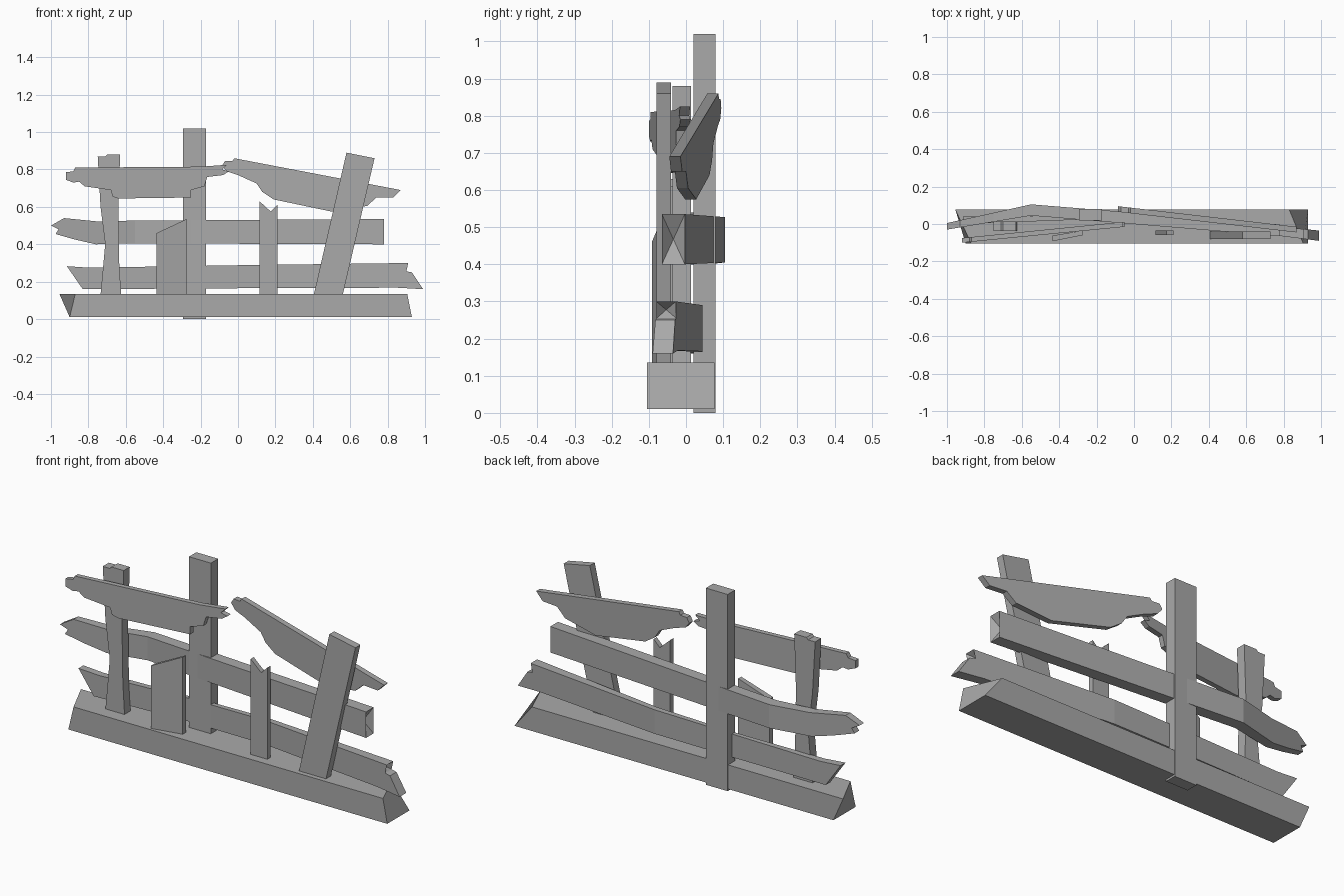
import bpy, bmesh
from mathutils import Vector

cube = bpy.data.objects.get("Cube")
if cube:
    bpy.data.objects.remove(cube, do_unlink=True)

wood = bpy.data.materials.new("weathered_grey")
wood.use_nodes = True
GREY = (0.4, 0.4, 0.4, 1)
wood.diffuse_color = GREY
wood.node_tree.nodes["Principled BSDF"].inputs["Base Color"].default_value = GREY


def depth_at(x, keys):
    """Front and back y at x, from (x, front, back) keys."""
    for a, b in zip(keys, keys[1:]):
        if x <= b[0] or b is keys[-1]:
            t = (x - a[0]) / (b[0] - a[0])
            return a[1] + (b[1] - a[1]) * t, a[2] + (b[2] - a[2]) * t


def plank(name, front, keys, back=None, split_end=0):
    """Board from an x-z outline; keys bend it in depth, split_end hollows the +x end."""
    back = back or front
    bm = bmesh.new()
    f = [bm.verts.new((x, 0, z)) for x, z in front]
    b = [bm.verts.new((x, 1, z)) for x, z in back]
    bm.faces.new(f)
    bm.faces.new(b[::-1])
    n = len(f)
    for i in range(n):
        j = (i + 1) % n
        bm.faces.new((f[j], f[i], b[i], b[j]))
    for key in keys[1:-1]:
        bmesh.ops.bisect_plane(bm, geom=bm.verts[:] + bm.edges[:] + bm.faces[:],
                               plane_co=(key[0], 0, 0), plane_no=(1, 0, 0))
    for v in bm.verts:
        y0, y1 = depth_at(v.co.x, keys)
        v.co.y = y0 + (y1 - y0) * v.co.y
    bmesh.ops.recalc_face_normals(bm, faces=bm.faces)
    if split_end:
        end = max(bm.faces, key=lambda q: q.normal.x * 2 + q.calc_center_median().x)
        tip = bmesh.ops.poke(bm, faces=[end])["verts"][0]
        tip.co += Vector((-split_end, 0, 0))
    mesh = bpy.data.meshes.new(name)
    bm.to_mesh(mesh)
    bm.free()
    mesh.materials.append(wood)
    obj = bpy.data.objects.new(name, mesh)
    bpy.context.collection.objects.link(obj)
    return obj


def flat(y0, y1):
    return [(-1, y0, y1), (1, y0, y1)]


# Base beam with skewed ends
plank("base_beam", [(-.9, .01), (.93, .01), (.905, .135), (-.87, .135)], flat(-.105, .077),
      back=[(-.9, .01), (.93, .01), (.83, .135), (-.955, .135)])

# Uprights
plank("tall_post", [(-.295, 0), (-.17, 0), (-.17, 1.02), (-.295, 1.02)], flat(.02, .08))
plank("left_post", [(-.735, .13), (-.625, .13), (-.635, .3), (-.64, .6), (-.63, .88),
                    (-.7, .88), (-.71, .87), (-.75, .87), (-.735, .6), (-.71, .4)],
      flat(-.037, .013))
plank("leaning_plank", [(.405, .13), (.56, .13), (.73, .86), (.58, .89)], flat(-.08, -.04))
plank("broken_stub", [(.115, .13), (.21, .13), (.21, .61), (.175, .575), (.115, .63)],
      flat(-.06, -.035))
plank("short_board", [(-.435, .13), (-.275, .13), (-.275, .535), (-.435, .46)],
      [(-.435, -.092, -.062), (-.275, -.06, -.035)])

# Bent rails with splintered ends
plank("middle_rail", [(-1, .5), (-.96, .48), (-.975, .455), (-.87, .425), (-.76, .4),
                      (-.55, .405), (.78, .4), (.78, .535), (-.55, .527), (-.75, .522),
                      (-.93, .54)],
      [(-1, -.03, .005), (-.55, .045, .105), (.78, -.065, -.003)], split_end=.04)
plank("lower_rail", [(-.83, .16), (0, .165), (.85, .168), (.99, .16), (.93, .25),
                     (.9, .255), (.91, .3), (0, .288), (-.8, .275), (-.915, .283)],
      [(-.91, 0, .04), (-.3, .023, .045), (.15, .015, .045), (.99, -.09, -.035)],
      split_end=.03)

# Broken top rail halves
plank("top_rail_left", [(-.92, .745), (-.88, .73), (-.85, .735), (-.82, .71), (-.68, .69),
                        (-.67, .655), (-.64, .645), (-.25, .65), (-.25, .69), (-.18, .71),
                        (-.165, .76), (-.08, .77), (-.05, .79), (-.085, .8), (-.06, .825),
                        (-.2, .815), (-.87, .81), (-.88, .79), (-.92, .785)],
      [(-.92, -.1, -.075), (-.05, -.015, .012)])
plank("top_rail_right", [(-.085, .82), (-.06, .79), (0, .77), (.1, .725), (.13, .68),
                         (.19, .64), (.5, .575), (.69, .605), (.74, .65), (.83, .65),
                         (.87, .69), (-.02, .86), (-.03, .845), (-.07, .845)],
      [(-.085, .065, .095), (.87, -.045, -.015)])
